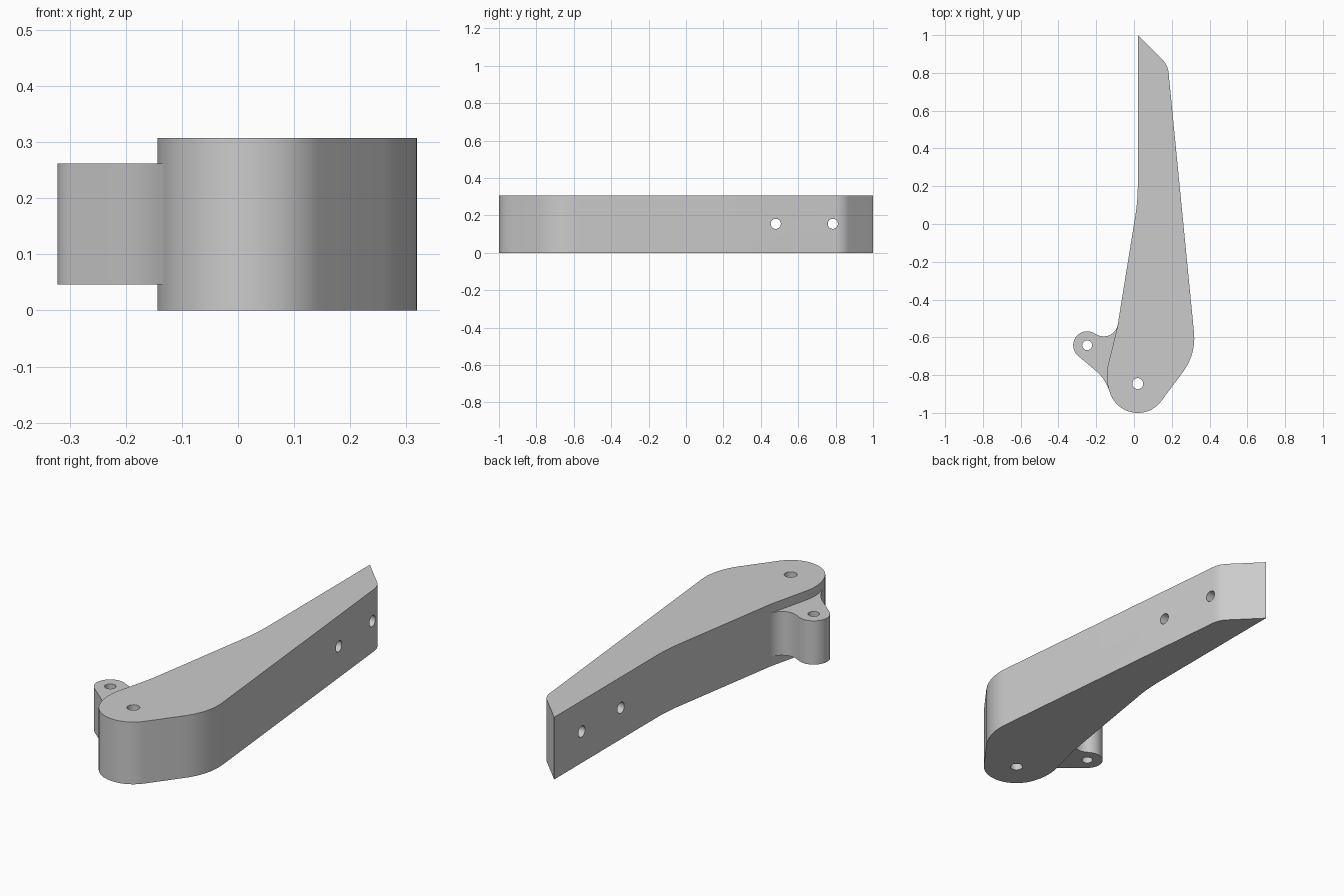
import bpy, bmesh
from math import sin, cos, pi, radians
from mathutils import Vector, Matrix

cube = bpy.data.objects.get("Cube")
if cube:
    bpy.data.objects.remove(cube, do_unlink=True)

GREY = (0.6, 0.6, 0.6, 1)
grey = bpy.data.materials.new("plain grey")
grey.use_nodes = True
grey.diffuse_color = GREY
grey.node_tree.nodes["Principled BSDF"].inputs["Base Color"].default_value = GREY


def arc(cx, cy, r, start, end, steps=24):
    """Points on an arc, in degrees, as sharp outline corners."""
    angles = [radians(start + (end - start) * i / steps) for i in range(steps + 1)]
    return [(cx + r * cos(a), cy + r * sin(a), 0) for a in angles]


def rounded(corners, steps=12):
    """Replace each (x, y, radius) corner by a tangent fillet."""
    points = []
    for i, (x, y, r) in enumerate(corners):
        p = Vector((x, y))
        if r == 0:
            points.append(p)
            continue
        a = (Vector(corners[i - 1][:2]) - p).normalized()
        b = (Vector(corners[(i + 1) % len(corners)][:2]) - p).normalized()
        turn = pi - a.angle(b)
        reach = r * sin(turn / 2) / cos(turn / 2)
        centre = p + (a + b).normalized() * (r / cos(turn / 2))
        u, v = p + a * reach - centre, p + b * reach - centre
        for k in range(steps + 1):
            t = k / steps
            points.append(centre + (u * sin((1 - t) * turn) + v * sin(t * turn)) / sin(turn))
    return points


def extrude(name, outline, z0, z1):
    """Solid with the given outline between two heights."""
    bm = bmesh.new()
    face = bm.faces.new([bm.verts.new((p.x, p.y, z0)) for p in outline])
    top = bmesh.ops.extrude_face_region(bm, geom=[face])["geom"]
    bmesh.ops.translate(bm, vec=(0, 0, z1 - z0),
                        verts=[g for g in top if isinstance(g, bmesh.types.BMVert)])
    bmesh.ops.recalc_face_normals(bm, faces=bm.faces)
    mesh = bpy.data.meshes.new(name)
    bm.to_mesh(mesh)
    bm.free()
    mesh.materials.append(grey)
    obj = bpy.data.objects.new(name, mesh)
    bpy.context.collection.objects.link(obj)
    return obj


def drill(obj, centre, radius, axis):
    """Cut a round through hole along the x or z axis."""
    bm = bmesh.new()
    turn = Matrix.Rotation(pi / 2, 4, "Y") if axis == "x" else Matrix()
    bmesh.ops.create_cone(bm, cap_ends=True, segments=32, radius1=radius,
                          radius2=radius, depth=1.2,
                          matrix=Matrix.Translation(centre) @ turn)
    mesh = bpy.data.meshes.new("hole_cutter")
    bm.to_mesh(mesh)
    bm.free()
    mesh.materials.append(grey)
    cutter = bpy.data.objects.new("hole_cutter", mesh)
    cutter.hide_render = True
    bpy.context.collection.objects.link(cutter)
    mod = obj.modifiers.new("hole", "BOOLEAN")
    mod.operation, mod.solver, mod.object = "DIFFERENCE", "EXACT", cutter
    bpy.context.view_layer.objects.active = obj
    bpy.ops.object.modifier_apply(modifier=mod.name)
    bpy.data.objects.remove(cutter, do_unlink=True)


def finish(obj):
    bpy.ops.object.select_all(action="DESELECT")
    obj.select_set(True)
    bpy.context.view_layer.objects.active = obj
    bpy.ops.object.shade_smooth_by_angle(angle=radians(25))


# Tapering arm with a rounded pivot end and a slanted tip
arm_outline = rounded(
    [(0.02, 1, 0), (0.02, 0.124, 1.0), (-0.087, -0.54, 0.3), (-0.155, -0.819, 0.26)]
    + arc(0.02, -0.845, 0.155, 200, 323)
    + [(0.329, -0.69, 0.3), (0.179, 0.841, 0.11)])
arm = extrude("lever_arm", arm_outline, 0, 0.307)
drill(arm, (0.02, -0.845, 0.15), 0.029, "z")
for y in (0.48, 0.785):
    drill(arm, (0.1, y, 0.155), 0.027, "x")
finish(arm)

# Thinner side lug blended into the arm
lug_outline = rounded(
    arc(-0.248, -0.642, 0.074, 54, 230)
    + [(-0.165, -0.808, 0.22), (-0.115, -0.915, 0), (-0.05, -0.85, 0), (-0.05, -0.52, 0)]
    + arc(-0.16, -0.52, 0.075, 352, 236))
lug = extrude("side_lug", lug_outline, 0.046, 0.262)
drill(lug, (-0.248, -0.642, 0.15), 0.026, "z")
finish(lug)
